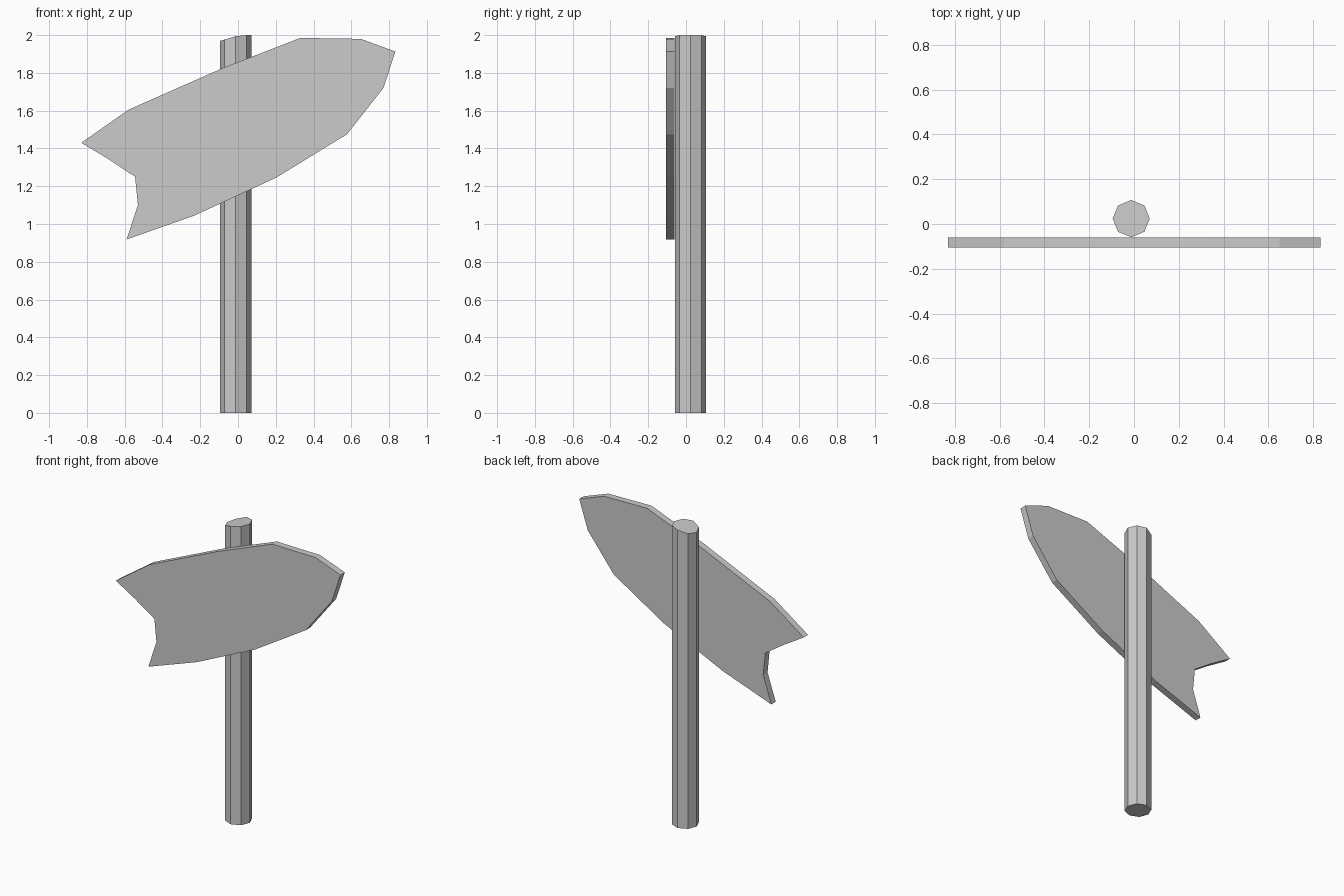
import bpy, bmesh
from math import cos, sin, pi

if "Cube" in bpy.data.objects:
    bpy.data.objects.remove(bpy.data.objects["Cube"])


def extrude_face(name, points, vector):
    """Make a solid by extruding one closed outline along a vector."""
    bm = bmesh.new()
    face = bm.faces.new([bm.verts.new(p) for p in points])
    result = bmesh.ops.extrude_face_region(bm, geom=[face], use_keep_orig=True)
    moved = [v for v in result["geom"] if isinstance(v, bmesh.types.BMVert)]
    bmesh.ops.translate(bm, verts=moved, vec=vector)
    bmesh.ops.recalc_face_normals(bm, faces=bm.faces)
    mesh = bpy.data.meshes.new(name)
    obj = bpy.data.objects.new(name, mesh)
    bpy.context.collection.objects.link(obj)
    return bm, moved, obj


# Post: eight-sided pole with a worn, slanted top
CX, CY, R = -0.0125, 0.024, 0.083
ring = [(CX + R * cos(i * pi / 4), CY + R * sin(i * pi / 4), 0) for i in range(8)]
bm, top, post = extrude_face("post", ring, (0, 0, 2))
for v in top:
    v.co.z = min(2.0, 1.994 + 0.3 * (v.co.x - CX))
bm.to_mesh(post.data)
bm.free()

# Sign board: tilted arrow with a blunt tip and a notched tail
outline = [(-0.83, 1.43), (-0.58, 1.605), (-0.07, 1.83), (0.33, 1.985),
           (0.65, 1.98), (0.833, 1.913), (0.77, 1.72), (0.577, 1.475),
           (0.205, 1.247), (-0.23, 1.045), (-0.59, 0.918), (-0.53, 1.10),
           (-0.545, 1.25), (-0.685, 1.343)]
bm, back, board = extrude_face("sign_board", [(x, -0.106, z) for x, z in outline],
                               (0, 0.046, 0))
bm.to_mesh(board.data)
bm.free()
